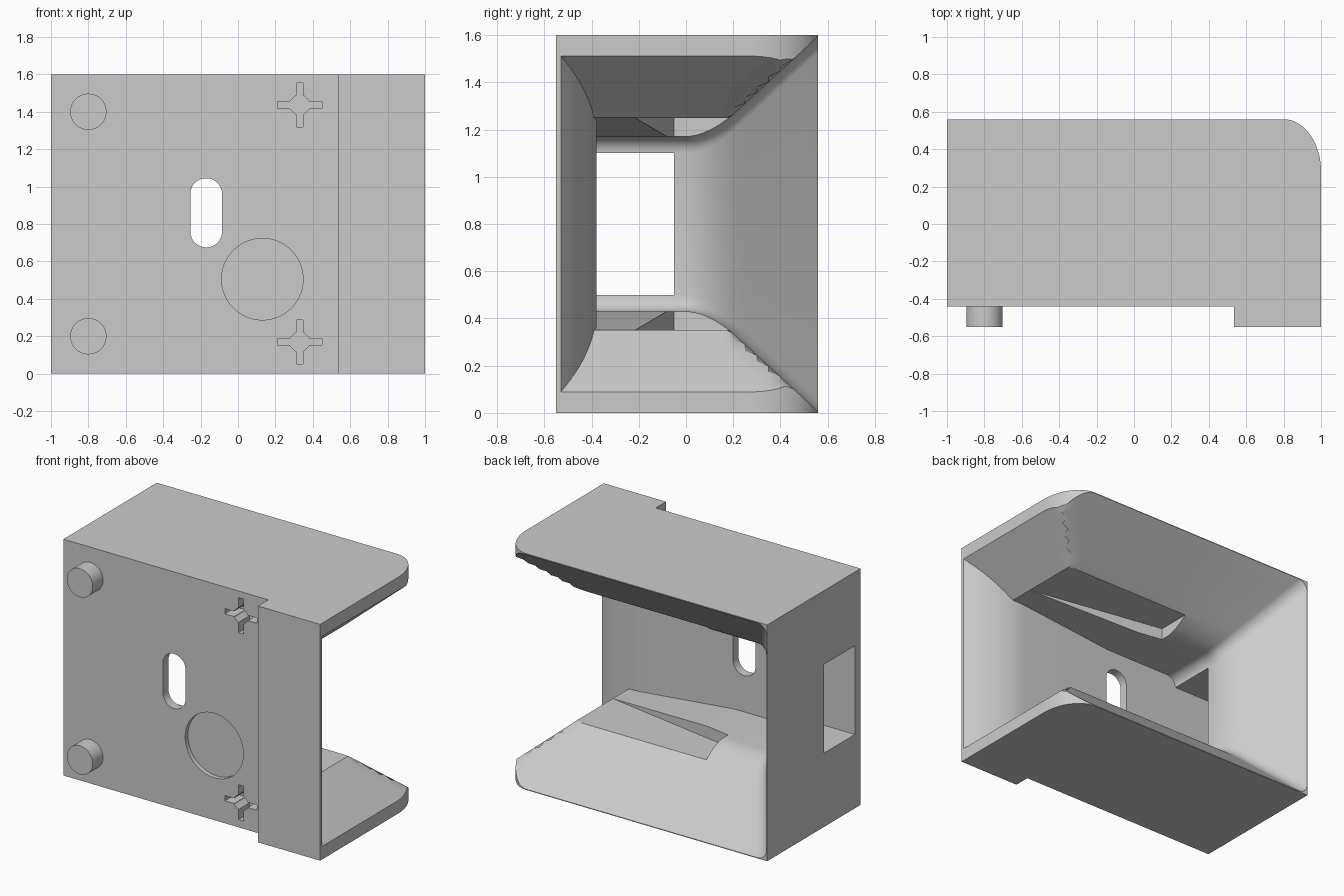
import bpy, bmesh, math

old = bpy.data.objects.get("Cube")
if old:
    bpy.data.objects.remove(old, do_unlink=True)

grey = bpy.data.materials.new("plain_grey")
grey.use_nodes = True
grey.diffuse_color = (0.6, 0.6, 0.6, 1)
grey.node_tree.nodes["Principled BSDF"].inputs["Base Color"].default_value = (0.6, 0.6, 0.6, 1)

MID = 0.8  # mirror height


def finish(name, bm):
    bmesh.ops.recalc_face_normals(bm, faces=bm.faces)
    mesh = bpy.data.meshes.new(name)
    bm.to_mesh(mesh)
    bm.free()
    mesh.materials.append(grey)
    ob = bpy.data.objects.new(name, mesh)
    bpy.context.collection.objects.link(ob)
    return ob


def prism(name, points, shift):
    """Extrude a flat outline of 3D points by a vector."""
    bm = bmesh.new()
    face = bm.faces.new([bm.verts.new(p) for p in points])
    new = bmesh.ops.extrude_face_region(bm, geom=[face])["geom"]
    bmesh.ops.translate(bm, vec=shift,
                        verts=[v for v in new if isinstance(v, bmesh.types.BMVert)])
    return finish(name, bm)


def box(name, x0, x1, y0, y1, z0, z1):
    return prism(name, [(x0, y0, z0), (x1, y0, z0), (x1, y1, z0), (x0, y1, z0)],
                 (0, 0, z1 - z0))


def disc(name, x, z, r, y0, y1, n=48, stretch=0):
    """Round or stadium shaped bar along y."""
    pts = []
    for i in range(n):
        a = 2 * math.pi * (i + 0.5) / n
        pts.append((x + r * math.cos(a), y0,
                    z + r * math.sin(a) + math.copysign(stretch, math.sin(a))))
    return prism(name, pts, (0, y1 - y0, 0))


# Outer body: plan outline with front step and rounded back corner
outline = [(-1, 0.56), (-1, -0.44), (0.535, -0.44), (0.535, -0.55), (1, -0.55)]
for i in range(17):
    a = math.pi / 2 * i / 16
    outline.append((0.8 + 0.2 * math.cos(a), 0.28 + 0.28 * math.sin(a)))
body = prism("body", [(x, y, 0) for x, y in outline], (0, 0, 1.6))


# Funnel cavity: stack of sections, wide at the back and at the +x end
def inset(y):
    if y > 0.2:
        return 0.005 + (0.56 - y) * 0.92
    t = max(0, y / 0.2)
    return 0.43 - 0.094 * t ** 1.8


def half_height(x, y):
    base = 0.8 - inset(y)
    ramp = 0.37 + 0.08 * min(1, max(0, (x + 0.1) / 0.8))
    if x > 0.7:
        ramp += (x - 0.7) * 0.87
    return max(base, ramp)


def section(y, last=False):
    d, r = inset(y), 0.07
    left = -1 + d * 0.77
    h = half_height(-1, y)
    pts = []
    for i in range(7):
        a = math.pi / 2 * i / 6
        pts.append((left + r - r * math.cos(a), y, h - r + r * math.sin(a)))
    for x in [-0.1, 0.3] + [0.6 + 0.05 * k for k in range(10)]:
        drop = 0.15 * min(1.1, max(0, (x - 0.6) / 0.4)) ** 2 if last else 0
        pts.append((x, y - drop, half_height(x, y)))
    return pts


levels = [0.62, 0.56] + [0.5 - 0.05 * i for i in range(6)]
levels += [0.2 - 0.025 * i for i in range(9)]
rings = [section(y) for y in levels] + [section(-0.38, True)]
bm = bmesh.new()
loops = []
for ring in rings:
    top = [bm.verts.new((x, y, MID + h)) for x, y, h in ring]
    low = [bm.verts.new((x, y, MID - h)) for x, y, h in ring]
    loops.append(top + low[::-1])
for a, b in zip(loops, loops[1:]):
    for i in range(len(a)):
        j = (i + 1) % len(a)
        bm.faces.new((a[i], a[j], b[j], b[i]))
for loop in (loops[0], loops[-1]):
    for i in range(len(loop) // 2 - 1):
        bm.faces.new((loop[i], loop[i + 1], loop[-2 - i], loop[-1 - i]))
cutters = [finish("cavity_cutter", bm)]

# Shallow recess in both jaws, with a slanting front wall
recess = [(0.72, -0.22), (-0.28, -0.05), (-0.28, 0.19), (0.72, 0.19)]
cutters.append(prism("recess_cutter", [(x, y, MID - 0.45) for x, y in recess], (0, 0, 0.9)))

# Side window, front slot and round dent
cutters.append(box("window_cutter", -1.1, -0.6, -0.379, -0.05, 0.5, 1.1))
cutters.append(disc("slot_cutter", -0.17, 0.86, 0.085, -0.6, -0.3, 32, 0.1))
cutters.append(disc("dent_cutter", 0.13, 0.505, 0.218, -0.6, -0.41, 64))

# Cross shaped sockets
for z in (0.17, 1.436):
    cutters.append(box("cross_cutter", 0.21, 0.45, -0.6, -0.32, z - 0.018, z + 0.018))
    cutters.append(box("cross_cutter", 0.312, 0.348, -0.6, -0.32, z - 0.118, z + 0.118))
    cutters.append(disc("cross_cutter", 0.33, z, 0.055, -0.6, -0.32, 8))

for cutter in cutters:
    cutter.hide_render = True
    mod = body.modifiers.new("cut", "BOOLEAN")
    mod.operation = "DIFFERENCE"
    mod.solver = "EXACT"
    mod.object = cutter

# Bake the cuts and drop the cutters
bpy.context.view_layer.update()
cut = bpy.data.meshes.new_from_object(body.evaluated_get(bpy.context.evaluated_depsgraph_get()))
body.modifiers.clear()
body.data = cut
cut.materials.clear()
cut.materials.append(grey)
for cutter in cutters:
    bpy.data.objects.remove(cutter, do_unlink=True)

# Front pegs
pegs = [disc("peg_" + n, -0.8, z, 0.097, -0.55, -0.43) for n, z in (("lower", 0.2), ("upper", 1.4))]

for ob in [body] + pegs:
    bpy.ops.object.select_all(action="DESELECT")
    ob.select_set(True)
    bpy.context.view_layer.objects.active = ob
    bpy.ops.object.shade_smooth_by_angle(angle=math.radians(28))
